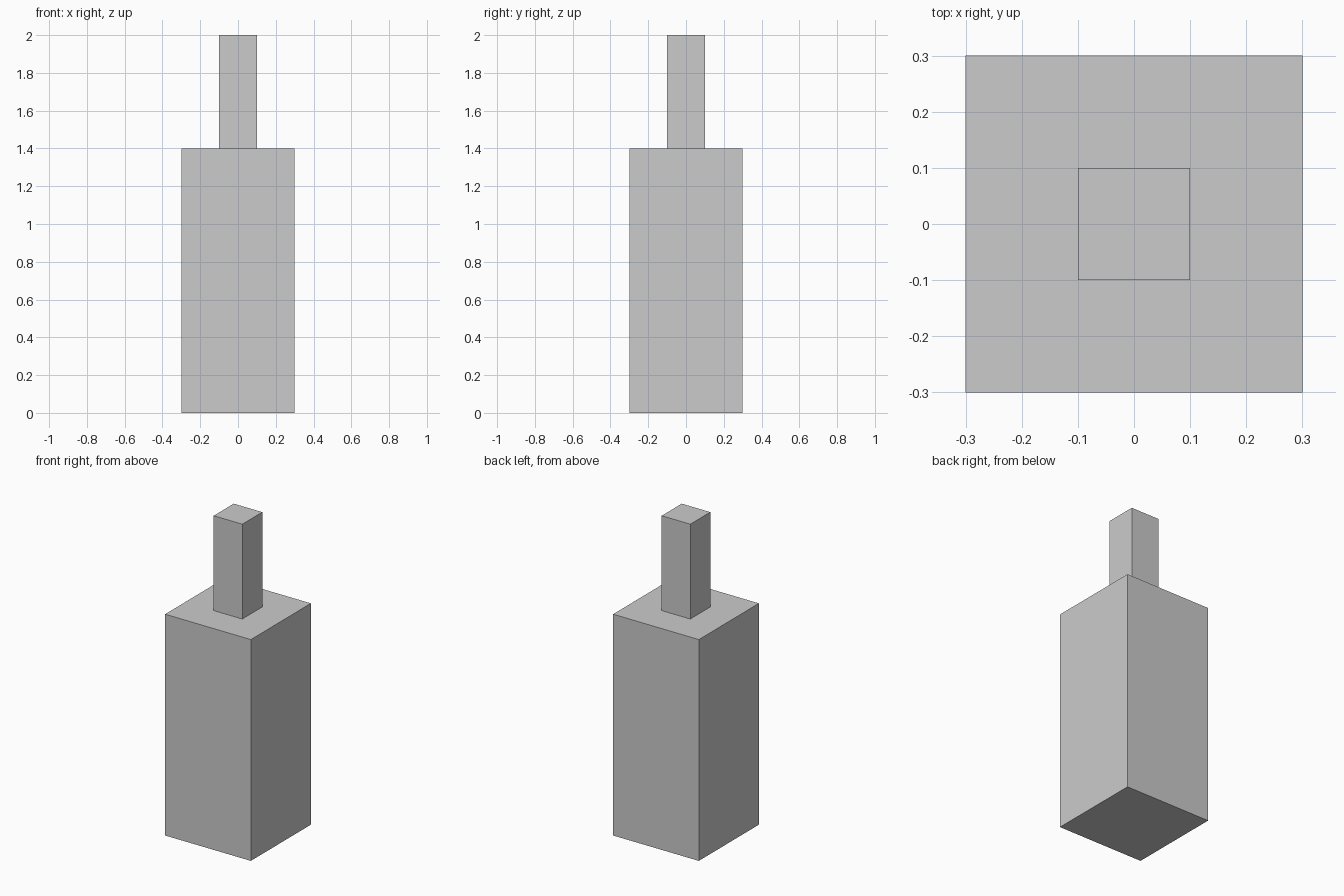
import bpy

if "Cube" in bpy.data.objects:
    bpy.data.objects.remove(bpy.data.objects["Cube"])


def add_box(name, width, z_bottom, z_top):
    """Square box centred on the z axis between two heights."""
    bpy.ops.mesh.primitive_cube_add(size=1, location=(0, 0, (z_bottom + z_top) / 2))
    box = bpy.context.object
    box.name = name
    box.scale = (width, width, z_top - z_bottom)
    bpy.ops.object.transform_apply(location=False, rotation=False, scale=True)
    return box


# Wide square body
add_box("body", 0.6, 0.0, 1.4)

# Narrow square neck standing on the body
add_box("neck", 0.2, 1.4, 2.0)
